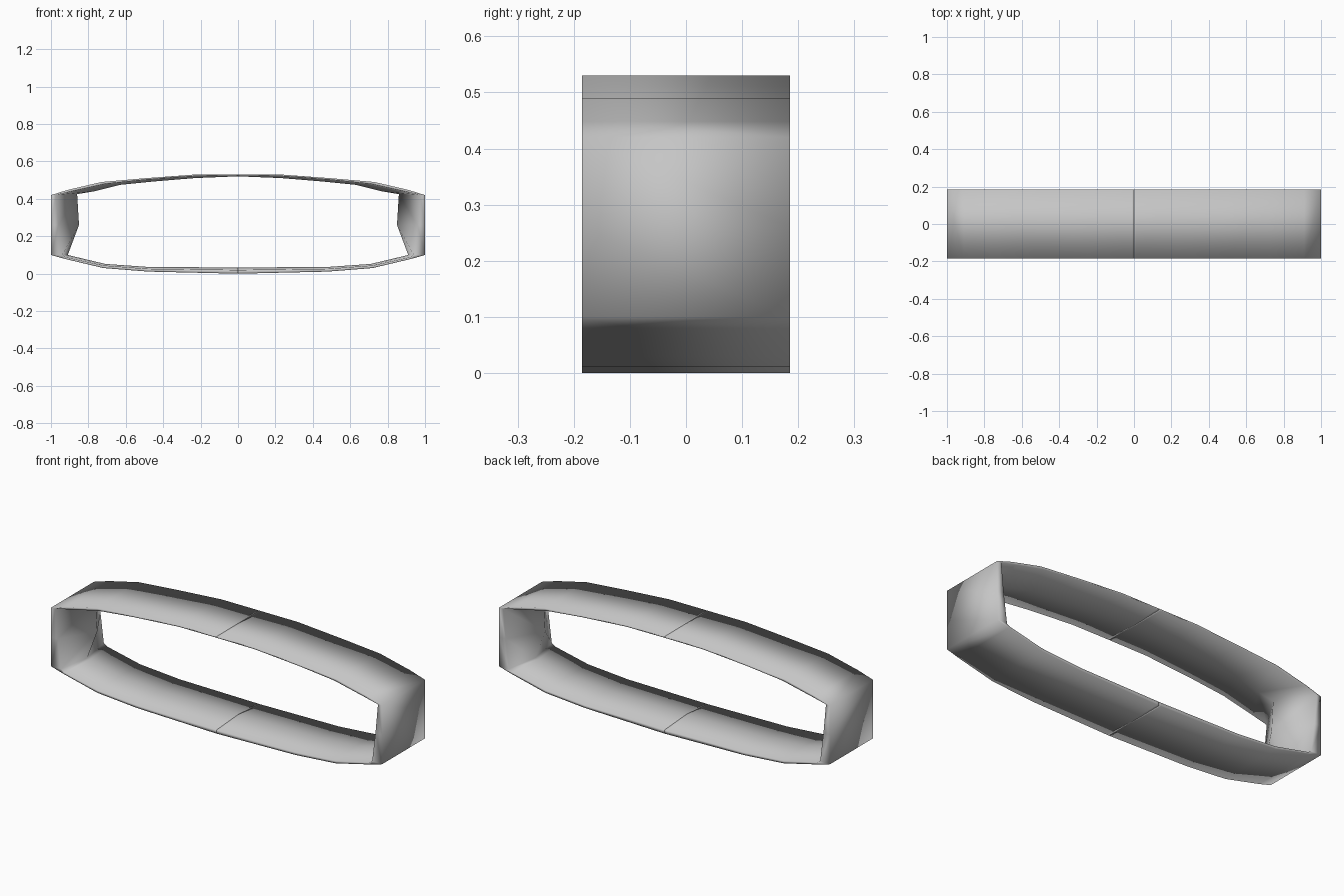
import bpy, bmesh

cube = bpy.data.objects.get("Cube")
if cube:
    bpy.data.objects.remove(cube, do_unlink=True)

DEPTH = 0.185  # half depth of the band

grey = bpy.data.materials.new("plain_grey")
grey.use_nodes = True
grey.diffuse_color = (0.56, 0.56, 0.56, 1)
grey.node_tree.nodes["Principled BSDF"].inputs["Base Color"].default_value = grey.diffuse_color

# Half loop from top centre, round the end, to bottom centre.
# Each row: outer face, thin inner rim, thicker inner ridge (x, z)
STATIONS = [
    ((0, .53), (0, .523), (0, .52)),
    ((.01, .53), (.01, .523), (.01, .52)),
    ((.23, .53), (.23, .522), (.23, .511)),
    ((.5, .51), (.5, .502), (.45, .493)),
    ((.73, .49), (.71, .48), (.63, .475)),
    ((.91, .448), (.89, .44), (.77, .44)),
    ((1, .42), (.975, .42), (.86, .425)),
    ((1, .26), (.96, .26), (.85, .26)),
    ((1, .1), (.94, .1), (.91, .1)),
    ((.93, .08), (.92, .088), (.89, .095)),
    ((.72, .03), (.72, .044), (.71, .052)),
    ((.48, .011), (.48, .026), (.48, .036)),
    ((.01, 0), (.01, .02), (.01, .033)),
    ((0, 0), (0, .02), (0, .033)),
]


def half_band(name, side):
    """Sweep a five-sided section, ridged on the inside, along half the loop."""
    bm = bmesh.new()
    rings = []
    for outer, rim, ridge in STATIONS:
        section = [(outer, -DEPTH), (outer, DEPTH), (rim, DEPTH), (ridge, 0), (rim, -DEPTH)]
        rings.append([bm.verts.new((side * x, y, z)) for (x, z), y in section])
    for a, b in zip(rings, rings[1:]):
        for i in range(5):
            j = (i + 1) % 5
            bm.faces.new((a[i], a[j], b[j], b[i]))
    bm.faces.new(rings[0])
    bm.faces.new(rings[-1])
    bmesh.ops.recalc_face_normals(bm, faces=bm.faces)
    for f in bm.faces:
        f.smooth = True
    mesh = bpy.data.meshes.new(name)
    bm.to_mesh(mesh)
    bm.free()
    mesh.materials.append(grey)
    obj = bpy.data.objects.new(name, mesh)
    bpy.context.collection.objects.link(obj)


# The two mirrored halves meet in a seam at the centre
half_band("left_half_band", 1)
half_band("right_half_band", -1)
